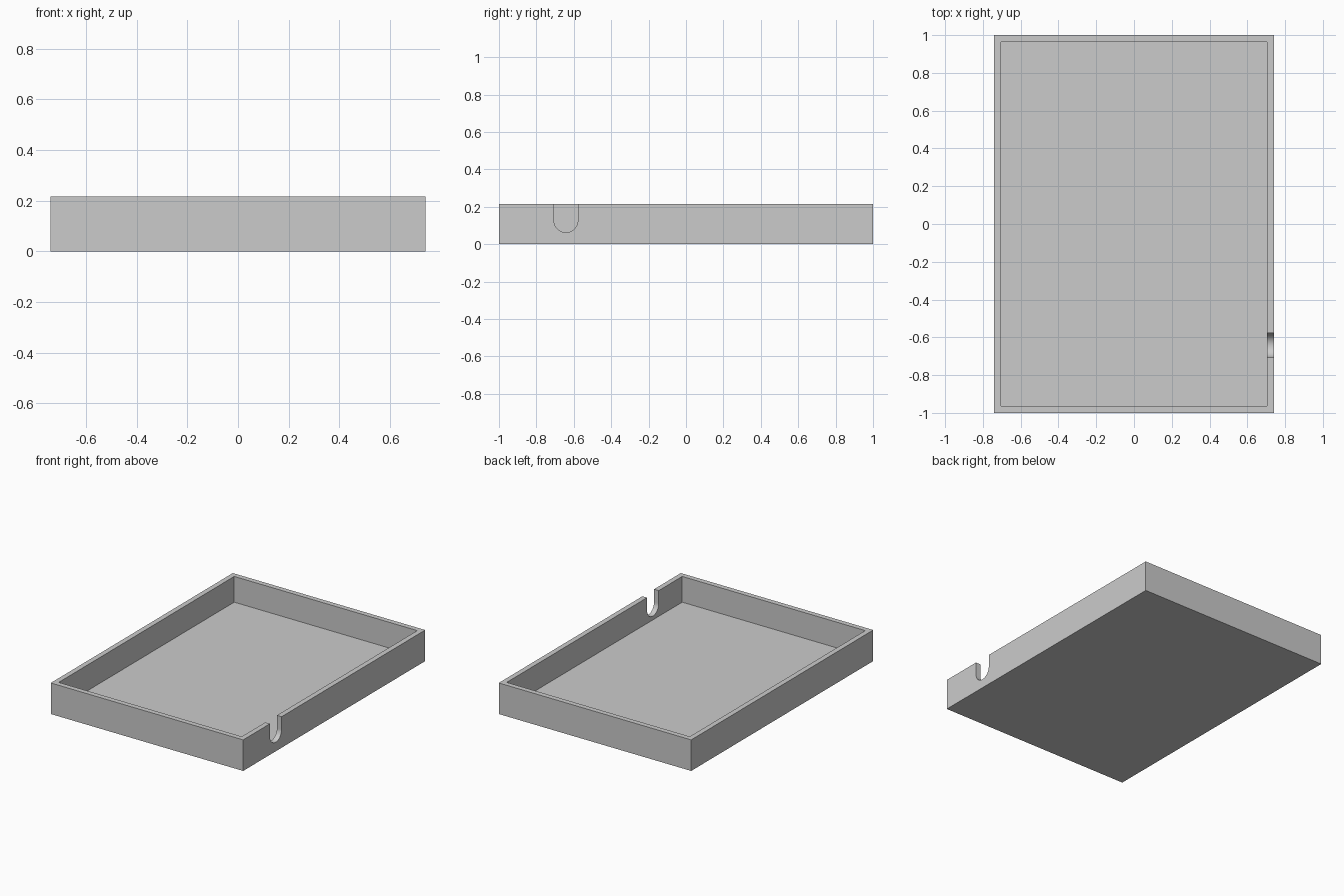
import bpy, bmesh, math
from mathutils import Vector

default = bpy.data.objects.get("Cube")
if default:
    bpy.data.objects.remove(default, do_unlink=True)

HALF_X, HALF_Y, HEIGHT = 0.74, 1.0, 0.216
WALL, FLOOR = 0.036, 0.037
SLOT_Y, SLOT_R, SLOT_Z = -0.642, 0.064, 0.127

grey = bpy.data.materials.new("light_grey")
grey.use_nodes = True
colour = (0.6, 0.6, 0.6, 1)
grey.diffuse_color = colour
grey.node_tree.nodes["Principled BSDF"].inputs["Base Color"].default_value = colour


def prism(name, profile, sweep):
    """Extrude a closed profile along a sweep vector."""
    bm = bmesh.new()
    base = bm.faces.new([bm.verts.new(p) for p in profile])
    ext = bmesh.ops.extrude_face_region(bm, geom=[base], use_keep_orig=True)
    moved = [g for g in ext["geom"] if isinstance(g, bmesh.types.BMVert)]
    bmesh.ops.translate(bm, verts=moved, vec=Vector(sweep))
    bmesh.ops.recalc_face_normals(bm, faces=bm.faces)
    mesh = bpy.data.meshes.new(name)
    bm.to_mesh(mesh)
    bm.free()
    mesh.materials.append(grey)
    obj = bpy.data.objects.new(name, mesh)
    bpy.context.collection.objects.link(obj)
    return obj


def block(name, hx, hy, z0, z1):
    corners = [(-hx, -hy, z0), (hx, -hy, z0), (hx, hy, z0), (-hx, hy, z0)]
    return prism(name, corners, (0, 0, z1 - z0))


def cut(target, cutter):
    """Subtract the cutter, then discard it."""
    cutter.hide_render = True
    mod = target.modifiers.new("cut", "BOOLEAN")
    mod.operation, mod.solver, mod.object = "DIFFERENCE", "EXACT", cutter
    bpy.context.view_layer.objects.active = target
    bpy.ops.object.modifier_apply(modifier=mod.name)
    bpy.data.objects.remove(cutter, do_unlink=True)


# Open tray: solid block with the cavity removed
tray = block("tray", HALF_X, HALF_Y, 0, HEIGHT)
cut(tray, block("cavity_cutter", HALF_X - WALL, HALF_Y - WALL, FLOOR, HEIGHT + 0.1))

# Round-bottomed cable slot through the left wall
x0 = HALF_X - 2 * WALL
STEPS = 24
arc = [math.pi + math.pi * i / STEPS for i in range(STEPS + 1)]
slot = [(x0, SLOT_Y + SLOT_R * math.cos(a), SLOT_Z + SLOT_R * math.sin(a)) for a in arc]
slot += [(x0, SLOT_Y + s * SLOT_R, HEIGHT + 0.1) for s in (1, -1)]
cut(tray, prism("slot_cutter", slot, (3 * WALL, 0, 0)))

# Smooth only the curved slot bottom
bpy.ops.object.select_all(action="DESELECT")
tray.select_set(True)
bpy.context.view_layer.objects.active = tray
bpy.ops.object.shade_smooth_by_angle(angle=math.radians(30))
